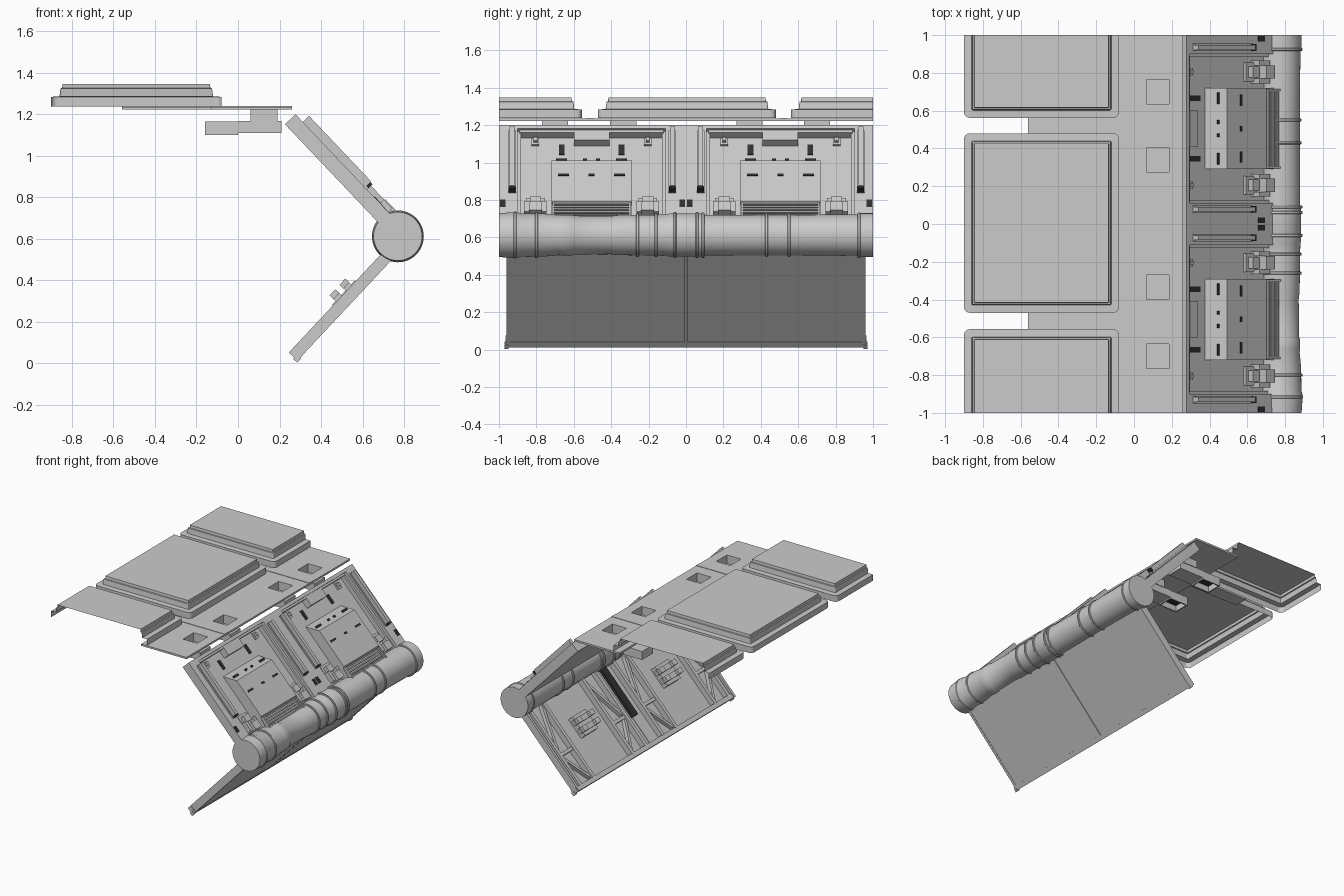
import bpy, bmesh, math
from mathutils import Matrix, Vector

if "Cube" in bpy.data.objects:
    bpy.data.objects.remove(bpy.data.objects["Cube"])

dark = bpy.data.materials.new("dark_vent")
dark.diffuse_color = (0.03, 0.03, 0.03, 1)
dark.use_nodes = True
dark.node_tree.nodes["Principled BSDF"].inputs["Base Color"].default_value = dark.diffuse_color

def prism(bm, poly, vec):
    a = [bm.verts.new(p) for p in poly]
    b = [bm.verts.new(Vector(p) + Vector(vec)) for p in poly]
    bm.faces.new(a)
    bm.faces.new(b[::-1])
    for i in range(len(a)):
        j = (i + 1) % len(a)
        bm.faces.new((a[i], b[i], b[j], a[j]))

def box(bm, x0, x1, y0, y1, z0, z1):
    prism(bm, [(x0, y0, z0), (x1, y0, z0), (x1, y1, z0), (x0, y1, z0)], (0, 0, z1 - z0))

def finish(name, bm, M=Matrix(), mat=None, smooth=False, normals=True):
    if normals:
        bmesh.ops.recalc_face_normals(bm, faces=bm.faces)
    me = bpy.data.meshes.new(name)
    bm.to_mesh(me)
    bm.free()
    me.transform(M)
    ob = bpy.data.objects.new(name, me)
    bpy.context.collection.objects.link(ob)
    if mat:
        me.materials.append(mat)
    if smooth:
        bpy.context.view_layer.objects.active = ob
        ob.select_set(True)
        bpy.ops.object.shade_smooth_by_angle(angle=math.radians(30))
        ob.select_set(False)
    return ob

def boxes(name, items, M=Matrix(), mat=None):
    bm = bmesh.new()
    for it in items:
        box(bm, *it)
    return finish(name, bm, M, mat)

def slope(ox, oz, dx, dz):
    # local axes: along the slope, y, surface normal
    l = math.hypot(dx, dz)
    d = Vector((dx / l, 0, dz / l))
    y = Vector((0, 1, 0))
    n = d.cross(y)
    M = Matrix((d, y, n)).transposed().to_4x4()
    M.translation = (ox, 0, oz)
    return M

# ---- ceiling trays: hollow stepped shells, outer ones cut at the ends
def ring(bm, x0, x1, y0, y1, r, z):
    vs = []
    for cx, cy, a0 in ((x1-r, y1-r, 0), (x0+r, y1-r, 90), (x0+r, y0+r, 180), (x1-r, y0+r, 270)):
        for k in range(5):
            a = math.radians(a0 + 22.5 * k)
            vs.append(bm.verts.new((cx + r * math.cos(a), cy + r * math.sin(a), z)))
    return vs

for name, yc in (("tray_middle", 0.005), ("tray_back", 1.037), ("tray_front", -1.032)):
    bm = bmesh.new()
    prev = None
    for ins, z, r in ((0, 1.237, .03), (0, 1.284, .03), (.04, 1.286, .008), (.045, 1.325, .006),
                      (.053, 1.327, .005), (.055, 1.347, .004)):
        cur = ring(bm, -.9 + ins, -.08 - ins, yc - .475 + ins, yc + .475 - ins, r, z)
        if prev:
            for i in range(20):
                j = (i + 1) % 20
                bm.faces.new((prev[i], prev[j], cur[j], cur[i]))
        prev = cur
    bm.faces.new(prev)
    for s in (1, -1):
        bmesh.ops.bisect_plane(bm, geom=bm.verts[:] + bm.edges[:] + bm.faces[:], dist=1e-5,
                               plane_co=(0, s, 0), plane_no=(0, s, 0), clear_outer=True)
    finish(name, bm, normals=False)

# ---- ceiling sheet with square wells
wells = (-.70, -.335, .34, .70)
sheet = [(-.13, .065, -1, 1, 1.222, 1.236), (.185, .26, -1, 1, 1.222, 1.236)]
y = -1
for w in wells:
    sheet.append((.065, .185, y, w - .065, 1.222, 1.236))
    y = w + .065
sheet.append((.065, .185, y, 1, 1.222, 1.236))
for c in (.52, -.515):
    sheet.append((-.56, -.13, c - .055, c + .055, 1.222, 1.236))
    sheet.append((-.56, .26, c - .02, c + .02, 1.236, 1.239))
boxes("ceiling_sheet", sheet)

# ---- well boxes with ducts hanging below
ducts, mouths = [], []
for w in wells:
    a, b = w - .065, w + .065
    ducts += [(.06, .19, a - .005, b + .005, 1.165, 1.17),
              (.06, .065, a - .005, b + .005, 1.17, 1.222), (.185, .19, a - .005, b + .005, 1.17, 1.222),
              (.065, .185, a - .005, a, 1.17, 1.222), (.065, .185, b, b + .005, 1.17, 1.222),
              (0, .21, a, b, 1.11, 1.168),
              (-.16, 0, a, b, 1.155, 1.165), (-.16, -.15, a, b, 1.1, 1.155), (-.01, 0, a, b, 1.1, 1.155),
              (-.15, -.01, a, a + .01, 1.1, 1.155), (-.15, -.01, b - .01, b, 1.1, 1.155)]
    mouths.append((-.15, -.01, a + .01, b - .01, 1.145, 1.155))
boxes("ceiling_ducts", ducts)
boxes("duct_mouths", mouths, mat=dark)

# ---- upper sloping wall
U = slope(.235, 1.16, .688, -.725)
mods = (-.505, .505)
frame = [(0, .70, -1, 1, -.012, 0), (0, .025, -1, 1, 0, .058),
         (.025, .68, -.11, .11, 0, .058), (.025, .68, .9, 1, 0, .058), (.025, .68, -1, -.9, 0, .058)]
for m in mods:
    frame += [(.025, .04, m - .385, m + .385, 0, .045)]
    for s in (-1, 1):
        frame.append((.025, .66, m + s * .39 - .012, m + s * .39 + .012, 0, .035))
boxes("wall_frame", frame, U)

rails, feet = [], []
for c in (-.93, -.073, .078, .935):
    rails += [(.05, .50, c - .02, c + .02, .058, .068), (.05, .485, c - .013, c + .013, .068, .1)]
    feet.append((.485, .50, c - .018, c + .018, .06, .095))
boxes("channel_rails", rails, U)
boxes("channel_rail_feet", feet, U, dark)
vents = [(.55, .60, c - .014, c + .014, .05, .062) for c in (-.98, -.02, .02, .98)]

clamps, handles, consoles, slats = [], [], bmesh.new(), []
for m in mods:
    handles += [(.035, .10, m - .095, m + .095, .0, .05)]
    for s in (-1, 1):
        c = m + s * .30
        handles += [(.05, .10, c - .02, c + .02, 0, .012), (.06, .085, c - .01, c + .01, .012, .03)]
        clamps += [(.50, .61, c - .05, c + .05, 0, .02), (.52, .57, c - .03, c + .03, .02, .05),
                   (.56, .64, c - .06, c - .035, .0, .06), (.56, .64, c + .035, c + .06, .0, .06),
                   (.59, .65, c - .035, c + .035, .02, .085)]
        vents += [(.09, .165, m + s * .16 - .015, m + s * .16 + .015, 0, .004),
                  (.384, .40, m + s * .15 - .03, m + s * .15 + .03, .08, .088)]
        # slots on the level top of the console
        for d, h in ((.16, .03), (.035, .01)):
            c = m + s * d
            vents.append((.243, .262, c - h, c + h, .05, .056))
    vents.append((.384, .40, m - .015, m + .015, .08, .088))
    prism(consoles, [(.206, m - .215, 0), (.286, m - .215, .085), (.59, m - .215, .085),
                     (.60, m - .215, .07), (.70, m - .215, .06), (.70, m - .215, 0)], (0, .43, 0))
    for k in range(5):
        u = .60 + .019 * k
        slats.append((u, u + .009, m - .2, m + .2, .05, .086))
    slats += [(.595, .70, m - .21, m - .2, .05, .09), (.595, .70, m + .2, m + .21, .05, .09)]
finish("wall_consoles", consoles, U)
boxes("console_grilles", slats, U)
boxes("wall_handles", handles, U)
boxes("wall_clamps", clamps, U)
boxes("wall_vents", vents, U, dark)

# ---- lower sloping panel: outer plates, inner ribs and braces
L = slope(.285, .015, .684, .73)
boxes("lower_plates", [(.03, .70, .006, .94, 0, .012), (.03, .70, -.94, -.006, 0, .012),
                       (.03, .70, -.02, .02, .006, .016)], L)
ribs = [(0, .035, -.965, .965, -.004, .05), (.66, .70, -.96, .96, .012, .05),
        (-.008, .02, -.97, -.95, -.008, .02), (-.008, .02, .95, .97, -.008, .02)]
for s in (-1, 1):
    a, b = sorted((s * .94, s * .96))
    ribs.append((.0, .70, a, b, -.002, .055))
for m in mods:
    for c in (-.40, -.24, .24, .40):
        ribs.append((.03, .67, m + c - .014, m + c + .014, .012, .055))
    for c in (-.32, .32):
        ribs.append((.27, .295, m + c - .08, m + c + .08, .012, .05))
boxes("lower_ribs", ribs, L)

bm = bmesh.new()
for m in mods:
    for s in (-1, 1):
        for u0, u1 in ((.04, .27), (.65, .30)):
            p, q = m + s * .25, m + s * .39
            prism(bm, [(u0, p - .012, .012), (u0, p + .012, .012), (u1, q + .012, .012),
                       (u1, q - .012, .012)], (0, 0, .03))
finish("lower_braces", bm, L)
boxes("lower_slots", [(.25, .66, c - .03, c + .03, .012, .035) for c in (-.922, 0, .922)], L, dark)

gad = []
for m in mods:
    gad += [(.31, .47, m - .08, m + .08, .012, .06), (.335, .375, m - .11, m + .11, .05, .075),
            (.405, .445, m - .11, m + .11, .05, .075)]
    for s in (-1, 1):
        for u in (.355, .425):
            gad.append((u - .02, u + .02, m + s * .075 - .025, m + s * .075 + .025, .07, .1))
boxes("lower_latches", gad, L)

# ---- pipe along the corner, with collars
prof = [(-1, .117), (-.93, .122), (-.90, .122), (-.885, .116), (-.76, .115), (-.68, .107), (-.665, .109),
        (-.61, .109), (-.60, .104), (-.40, .102), (-.36, .107), (-.17, .109), (-.10, .111), (-.09, .115),
        (.09, .115), (.10, .109), (.42, .108), (.56, .108), (.92, .111), (.93, .117), (1, .117)]
def lathe(name, groups, mat=None):
    bm = bmesh.new()
    N = 48
    for g in groups:
        rows = [[bm.verts.new((.77 + r * math.cos(2 * math.pi * i / N), y, .612 + r * math.sin(2 * math.pi * i / N)))
                 for i in range(N)] for y, r in g]
        for a, b in zip(rows, rows[1:]):
            for i in range(N):
                j = (i + 1) % N
                bm.faces.new((a[i], a[j], b[j], b[i]))
        bm.faces.new(rows[0][::-1])
        bm.faces.new(rows[-1])
    finish(name, bm, mat=mat, smooth=True)
lathe("corner_pipe", [prof])
lathe("pipe_collars", [[(c - .008, r - .003), (c - .005, r), (c + .005, r), (c + .008, r - .003)] for c, r in
      ((-.915, .125), (-.80, .122), (-.26, .117), (-.16, .117), (-.06, .123), (.06, .123), (.09, .121),
       (.43, .116), (.55, .116), (.925, .121))])
